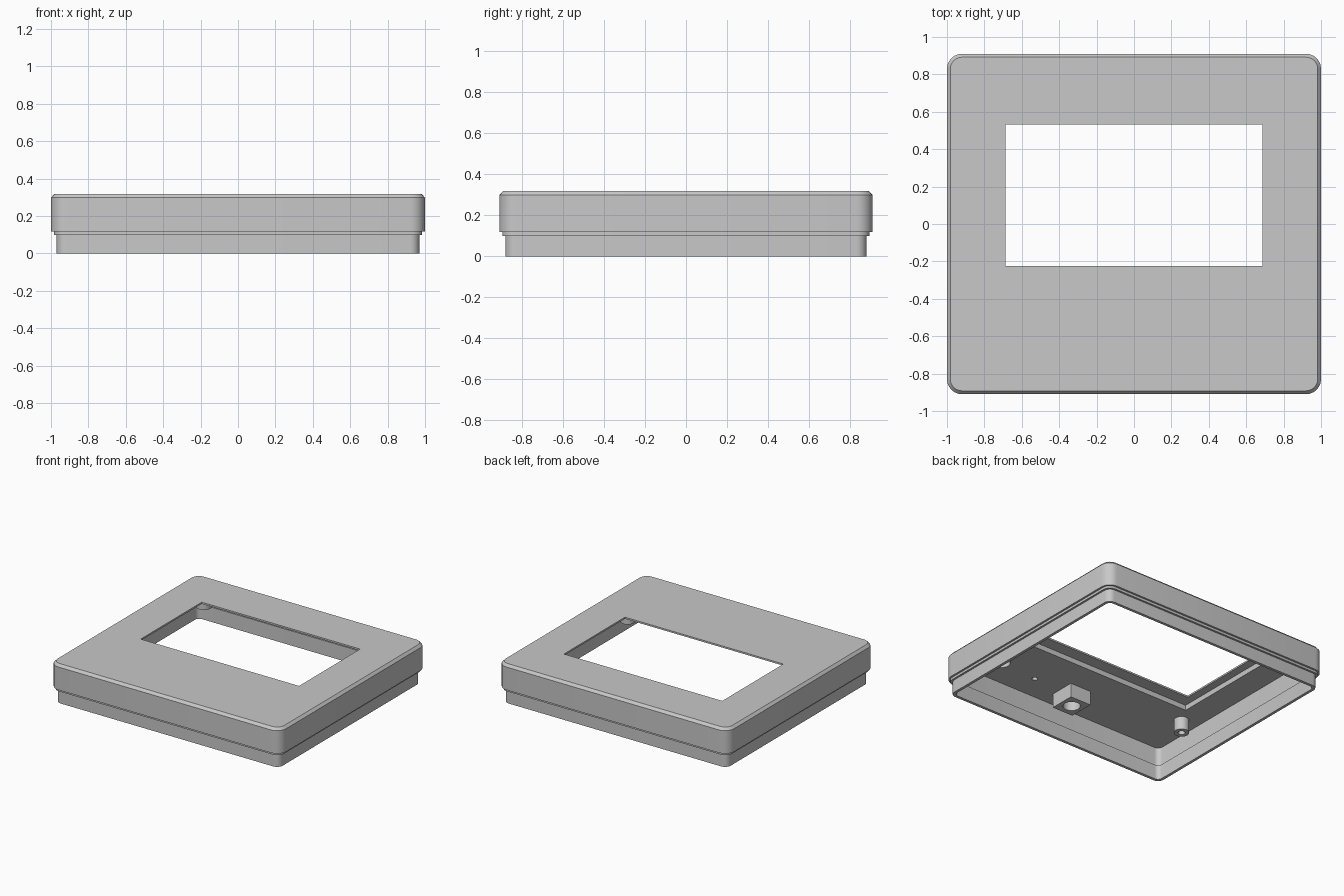
import bpy, bmesh, math
from mathutils import Vector

cube = bpy.data.objects.get("Cube")
if cube:
    bpy.data.objects.remove(cube, do_unlink=True)

grey = bpy.data.materials.new("plain grey")
grey.use_nodes = True
colour = (0.58, 0.58, 0.58, 1)
grey.diffuse_color = colour
grey.node_tree.nodes["Principled BSDF"].inputs["Base Color"].default_value = colour

CEILING = 0.265
TOP = 0.318


def finish(bm, name):
    bmesh.ops.recalc_face_normals(bm, faces=bm.faces)
    mesh = bpy.data.meshes.new(name)
    bm.to_mesh(mesh)
    bm.free()
    obj = bpy.data.objects.new(name, mesh)
    bpy.context.collection.objects.link(obj)
    mesh.materials.append(grey)
    return obj


def rounded_loop(bm, inset, z, radius, steps=6):
    """Ring of vertices round a rounded rectangle."""
    hx, hy = 1 - inset - radius, 0.91 - inset - radius
    ring = []
    for corner, (sx, sy) in enumerate([(1, 1), (-1, 1), (-1, -1), (1, -1)]):
        for i in range(steps + 1):
            a = math.pi / 2 * (corner + i / steps)
            ring.append(bm.verts.new((sx * hx + radius * math.cos(a),
                                      sy * hy + radius * math.sin(a), z)))
    return ring


def box(name, x0, x1, y0, y1, z0, z1):
    bm = bmesh.new()
    bmesh.ops.create_cube(bm, size=1)
    for v in bm.verts:
        v.co = Vector(((x0 + x1) / 2 + v.co.x * (x1 - x0),
                       (y0 + y1) / 2 + v.co.y * (y1 - y0),
                       (z0 + z1) / 2 + v.co.z * (z1 - z0)))
    return finish(bm, name)


def cylinder(name, x, y, radius, z0, z1):
    bm = bmesh.new()
    bmesh.ops.create_cone(bm, cap_ends=True, segments=32, radius1=radius,
                          radius2=radius, depth=z1 - z0)
    bmesh.ops.translate(bm, verts=bm.verts, vec=(x, y, (z0 + z1) / 2))
    return finish(bm, name)


def cut(target, cutter):
    cutter.hide_render = True
    mod = target.modifiers.new("cut", "BOOLEAN")
    mod.operation, mod.solver, mod.object = "DIFFERENCE", "EXACT", cutter
    bpy.context.view_layer.objects.active = target
    bpy.ops.object.modifier_apply(modifier=mod.name)
    bpy.data.objects.remove(cutter, do_unlink=True)


def smooth(obj):
    bpy.ops.object.select_all(action="DESELECT")
    obj.select_set(True)
    bpy.context.view_layer.objects.active = obj
    bpy.ops.object.shade_smooth_by_angle(angle=math.radians(30))


# Cover: section from the inner ceiling, round the stepped lip, to the chamfered top
section = [(0.04, CEILING, 0.04), (0.04, 0.115, 0.04), (0.052, 0.115, 0.035),
           (0.052, 0, 0.035), (0.03, 0, 0.05), (0.03, 0.1, 0.05),
           (0.015, 0.1, 0.06), (0.015, 0.118, 0.06), (0, 0.118, 0.08),
           (0, 0.298, 0.08), (0.018, TOP, 0.062)]
bm = bmesh.new()
rings = [rounded_loop(bm, *point) for point in section]
for a, b in zip(rings, rings[1:]):
    for i in range(len(a)):
        j = (i + 1) % len(a)
        bm.faces.new((a[i], a[j], b[j], b[i]))
bm.faces.new(rings[0])
bm.faces.new(rings[-1])
cover = finish(bm, "cover")

# Display window, the recess behind it, and two blind holes in the ceiling
cut(cover, box("window_cutter", -0.687, 0.687, -0.225, 0.532, 0.1, 0.5))
cut(cover, box("recess_cutter", -0.75, 0.75, -0.323, 0.635, 0.13, 0.305))
cut(cover, cylinder("small_hole_cutter", 0.358, -0.67, 0.02, 0.2, 0.3))
cut(cover, cylinder("large_hole_cutter", 0.68, -0.65, 0.06, 0.2, 0.305))
smooth(cover)

# Hollow screw posts under the ceiling
for side, x in (("left", 0.82), ("right", -0.82)):
    for end, y in (("front", -0.452), ("back", 0.75)):
        post = cylinder(f"{side}_{end}_post", x, y, 0.055, 0.163, CEILING + 0.005)
        cut(post, cylinder("bore_cutter", x, y, 0.025, 0.1, 0.25))
        smooth(post)

# Square socket block with a round bore
block = box("socket_block", -0.06, 0.12, -0.754, -0.554, 0.155, CEILING + 0.005)
cut(block, cylinder("socket_cutter", 0.03, -0.654, 0.062, 0.1, 0.25))
smooth(block)
